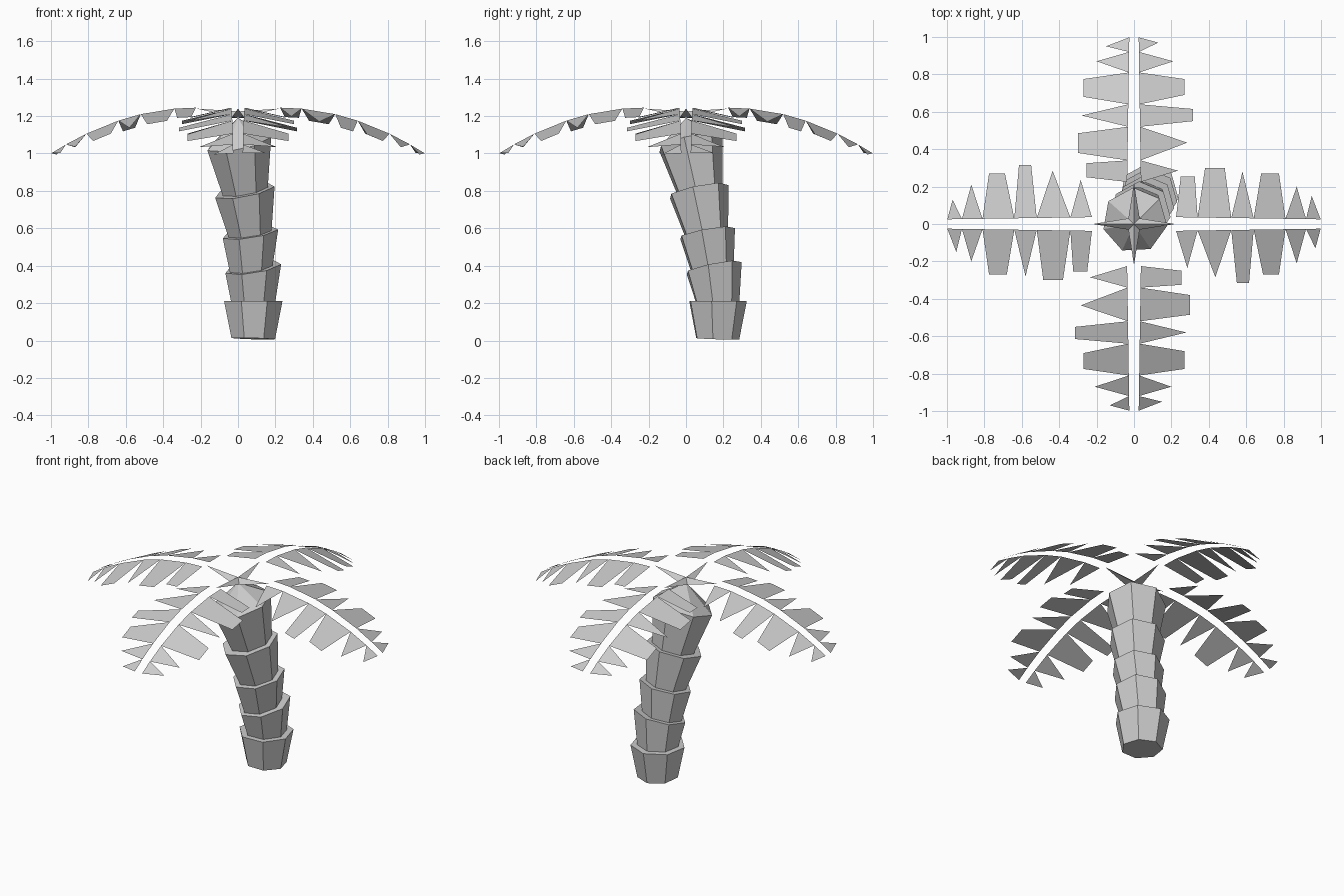
import bpy, bmesh
from math import sin, cos, radians, pi
from mathutils import Matrix, Vector

cube = bpy.data.objects.get("Cube")
if cube:
    bpy.data.objects.remove(cube, do_unlink=True)

grey = bpy.data.materials.new("plain_grey")
grey.use_nodes = True
grey.diffuse_color = (0.6, 0.6, 0.6, 1)
grey.node_tree.nodes["Principled BSDF"].inputs["Base Color"].default_value = (0.6, 0.6, 0.6, 1)


def finish(name, bm, solid=True):
    if solid:
        bmesh.ops.recalc_face_normals(bm, faces=bm.faces)
    mesh = bpy.data.meshes.new(name)
    bm.to_mesh(mesh)
    bm.free()
    mesh.materials.append(grey)
    obj = bpy.data.objects.new(name, mesh)
    bpy.context.collection.objects.link(obj)
    return obj


SIDES = 7


def ring(bm, centre, radius, tilt):
    """Seven-sided ring whose height leans by tilt along x and y."""
    verts = []
    for i in range(SIDES):
        a = radians(-10) + 2 * pi * i / SIDES
        dx, dy = radius * cos(a), radius * sin(a)
        offset = Vector((dx, dy, dx * tilt[0] + dy * tilt[1]))
        verts.append(bm.verts.new(Vector(centre) + offset))
    return verts


def bridge(bm, low, high):
    for i in range(SIDES):
        j = (i + 1) % SIDES
        bm.faces.new((low[i], low[j], high[j], high[i]))


# Trunk: flared segments, (bottom centre, radius, tilt), (top centre, radius, tilt)
segments = [
    (((.08, .165, .01), .12, (-.03, -.03)), ((.08, .165, .21), .16, (0, 0))),
    (((.08, .165, .20), .12, (0, 0)), ((.08, .145, .39), .153, (.15, .2))),
    (((.07, .14, .375), .115, (.15, .2)), ((.065, .11, .575), .152, (.15, .18))),
    (((.065, .11, .56), .115, (.15, .18)), ((.035, .065, .80), .163, (.18, .2))),
    (((.04, .075, .785), .12, (.18, .2)), ((.005, .02, 1.06), .175, (.2, .23))),
]
for n, (bottom, top) in enumerate(segments, 1):
    bm = bmesh.new()
    low, high = ring(bm, *bottom), ring(bm, *top)
    bridge(bm, low, high)
    bm.faces.new(low[::-1])
    if n < len(segments):
        bm.faces.new(high)
    else:
        # Pointed crown closing the trunk
        tip = bm.verts.new((0, 0, 1.19))
        for i in range(SIDES):
            bm.faces.new((high[i], high[(i + 1) % SIDES], tip))
    finish(f"trunk_segment_{n}", bm)

# Leaflets: base edges along the frond, then (tip start, tip end, reach) per side
edges = [.225, .34, .52, .64, .81, .92, .998]
left_tips = [(.25, .325, .255), (.38, .485, .30), (.58, .58, .28),
             (.68, .775, .27), (.87, .87, .20), (.95, .95, .15)]
right_tips = [(.285, .285, .235), (.435, .435, .285), (.55, .615, .315),
              (.69, .775, .27), (.87, .87, .21), (.97, .97, .13)]


def arch(d):
    return 1.245 - .413 * (d - .23) ** 2


def leaf_point(bm, d, w, gap):
    return bm.verts.new((d, w, arch(d) - .23 * (abs(w) - gap)))


directions = ["left", "back", "right", "front"]
for k, direction in enumerate(directions):
    turn = Matrix.Rotation(k * pi / 2, 4, 'Z')

    # Frond of drooping leaflets on both sides of an open midline
    bm = bmesh.new()
    for side, tips in ((1, left_tips), (-1, right_tips)):
        for a, b, (t0, t1, reach) in zip(edges, edges[1:], tips):
            gap_a, gap_b = .04 - .015 * a, .04 - .015 * b
            pts = [leaf_point(bm, a, side * gap_a, gap_a),
                   leaf_point(bm, b, side * gap_b, gap_b),
                   leaf_point(bm, t1, side * reach, gap_b)]
            if t1 > t0:
                pts.append(leaf_point(bm, t0, side * reach, gap_a))
            bm.faces.new(pts if side > 0 else pts[::-1])
    bm.transform(turn)
    finish(f"{direction}_frond", bm, solid=False)

    # Stem: slim three-sided spike from the crown
    bm = bmesh.new()
    base = [bm.verts.new(p) for p in ((0, -.035, 1.19), (0, .035, 1.19), (0, 0, 1.225))]
    point = bm.verts.new((.22, 0, 1.24))
    bm.faces.new(base)
    for i in range(3):
        bm.faces.new((base[i], base[(i + 1) % 3], point))
    bm.transform(turn)
    finish(f"{direction}_stem", bm)
